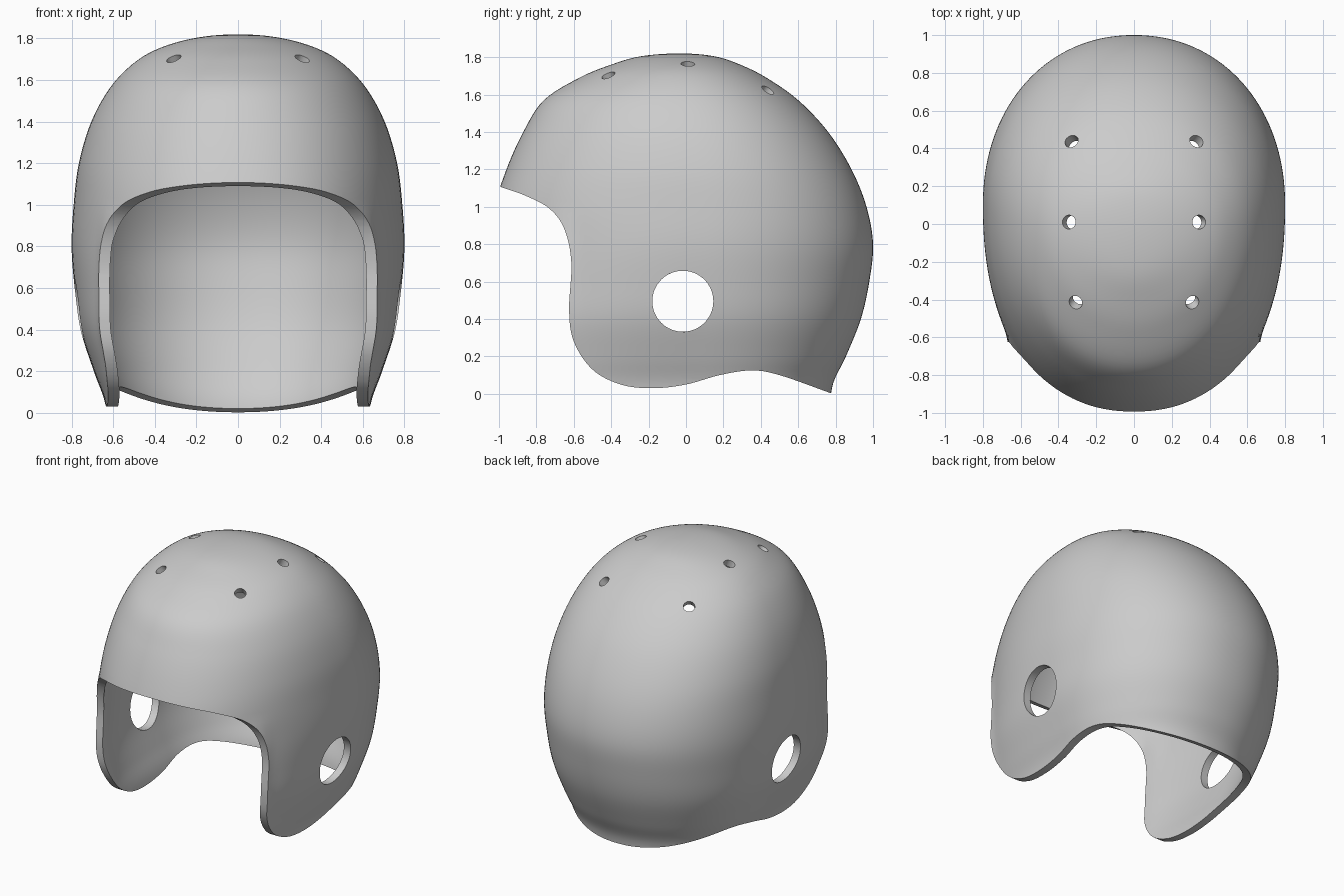
import bpy, bmesh, math
from mathutils import Vector

if "Cube" in bpy.data.objects:
    bpy.data.objects.remove(bpy.data.objects["Cube"])

# Horizontal sections from crown down: z, half width, front y, back y, centre y, squareness
ROWS = [
    (1.82, 0.00, -0.03, -0.03, -0.03, 2.0), (1.805, 0.19, -0.24, 0.15, -0.03, 2.0),
    (1.76, 0.36, -0.40, 0.29, -0.03, 2.0), (1.69, 0.49, -0.57, 0.43, -0.02, 2.0),
    (1.57, 0.61, -0.76, 0.60, 0.0, 2.05), (1.40, 0.705, -0.87, 0.76, 0.03, 2.1),
    (1.20, 0.765, -0.96, 0.885, 0.07, 2.15), (1.00, 0.79, -1.02, 0.965, 0.1, 2.2),
    (0.80, 0.80, -1.02, 1.00, 0.1, 2.25), (0.60, 0.785, -1.02, 0.98, 0.1, 2.4),
    (0.40, 0.757, -1.02, 0.935, 0.1, 2.6), (0.20, 0.693, -1.02, 0.855, 0.1, 2.8),
    (0.05, 0.64, -1.02, 0.785, 0.1, 3.0), (-0.12, 0.62, -1.02, 0.765, 0.1, 3.0)]
# Side outline of the rim (y, z): brow, face opening, cheek, nape
RIM = [(-1.25, 1.21), (-1.0, 1.11), (-0.86, 1.06), (-0.73, 0.99), (-0.65, 0.88), (-0.613, 0.7),
       (-0.625, 0.45), (-0.60, 0.28), (-0.50, 0.13), (-0.35, 0.05), (-0.18, 0.03), (0.0, 0.05),
       (0.18, 0.10), (0.35, 0.125), (0.5, 0.10), (0.77, 0.005), (1.2, -0.15)]
THICK = 0.052


def spline(pts, n, before=None):
    """Catmull-Rom curve through points of any dimension."""
    pts = [before or pts[0]] + list(pts) + [pts[-1]]
    out = []
    for i in range(1, len(pts) - 2):
        for k in range(n):
            t = k / n
            out.append([0.5 * (2*b + (c - a)*t + (2*a - 5*b + 4*c - d)*t*t + (3*b - a - 3*c + d)*t**3)
                        for a, b, c, d in zip(*pts[i-1:i+3])])
    return out + [list(pts[-2])]


def make_object(name, bm):
    bmesh.ops.recalc_face_normals(bm, faces=bm.faces)
    me = bpy.data.meshes.new(name)
    bm.to_mesh(me)
    bm.free()
    ob = bpy.data.objects.new(name, me)
    bpy.context.collection.objects.link(ob)
    return ob


def section_point(row, a):
    z, w, yf, yb, yc, p = row
    c, s = math.cos(a), math.sin(a)
    ext = yb - yc if s > 0 else yc - yf
    q = p if s < 0 else 2.1
    x = math.copysign(abs(c) ** (2 / q), c) * w
    y = yc + math.copysign(abs(s) ** (2 / q), s) * ext
    # slight outward flare along the face opening
    f = min(1, max(0, (1.0 - z) / 0.2)) * math.exp(-((y + 0.67) / 0.06) ** 2)
    if abs(x) > 0.3:
        x += math.copysign(0.022 * f, x)
    return Vector((x, y, z))


# Shell surface
SEG = 144
bm = bmesh.new()
r1 = ROWS[1]
rows = spline(ROWS, 6, before=(r1[0], -r1[1], 0.18, -0.21, -0.03, 2.0))[1:]
pole = bm.verts.new((0, ROWS[0][4], ROWS[0][0]))
rings = [[bm.verts.new(section_point(r, 2 * math.pi * i / SEG)) for i in range(SEG)] for r in rows]
for i in range(SEG):
    j = (i + 1) % SEG
    bm.faces.new((pole, rings[0][i], rings[0][j]))
    for a, b in zip(rings, rings[1:]):
        bm.faces.new((a[i], b[i], b[j], a[j]))
shell = make_object("helmet_shell", bm)

# Keep-region prism following the rim outline
bm = bmesh.new()
outline = spline(RIM, 8) + [[1.3, 2.2], [-1.3, 2.2]]
face = bm.faces.new([bm.verts.new((-1.2, y, z)) for y, z in outline])
ext = bmesh.ops.extrude_face_region(bm, geom=[face])
bmesh.ops.translate(bm, vec=(2.4, 0, 0), verts=[v for v in ext["geom"] if isinstance(v, bmesh.types.BMVert)])
rim_cutter = make_object("rim_cutter", bm)

# Ear holes and vent holes
bm = bmesh.new()


def drill(pos, direction, radius, depth, seg):
    m = Vector(direction).to_track_quat('Z', 'Y').to_matrix().to_4x4()
    m.translation = pos
    bmesh.ops.create_cone(bm, cap_ends=True, segments=seg, radius1=radius, radius2=radius, depth=depth, matrix=m)


drill((0, -0.017, 0.495), (1, 0, 0), 0.163, 2.2, 64)
for side in (-1, 1):
    for x, y, z in ((0.34, 0.45, 1.64), (0.34, 0.01, 1.755), (0.305, -0.41, 1.695)):
        drill((side * x, y, z), (side * x, y, z - 1.05), 0.037, 0.3, 24)
hole_cutter = make_object("hole_cutter", bm)

# Thicken, trim, drill and soften the edges
sol = shell.modifiers.new("thickness", 'SOLIDIFY')
sol.thickness = THICK
sol.offset = -1
for cutter, op in ((rim_cutter, 'INTERSECT'), (hole_cutter, 'DIFFERENCE')):
    cutter.hide_render = True
    mod = shell.modifiers.new(cutter.name, 'BOOLEAN')
    mod.operation = op
    mod.object = cutter
    mod.solver = 'EXACT'
dg = bpy.context.evaluated_depsgraph_get()
mesh = bpy.data.meshes.new_from_object(shell.evaluated_get(dg))
shell.modifiers.clear()
shell.data = mesh
for cutter in (rim_cutter, hole_cutter):
    bpy.data.objects.remove(cutter)
bm = bmesh.new()
bm.from_mesh(mesh)
bmesh.ops.remove_doubles(bm, verts=bm.verts, dist=0.0015)
bm.to_mesh(mesh)
bm.free()

bpy.ops.object.select_all(action='DESELECT')
shell.select_set(True)
bpy.context.view_layer.objects.active = shell
bpy.ops.object.shade_smooth_by_angle(angle=math.radians(35))
